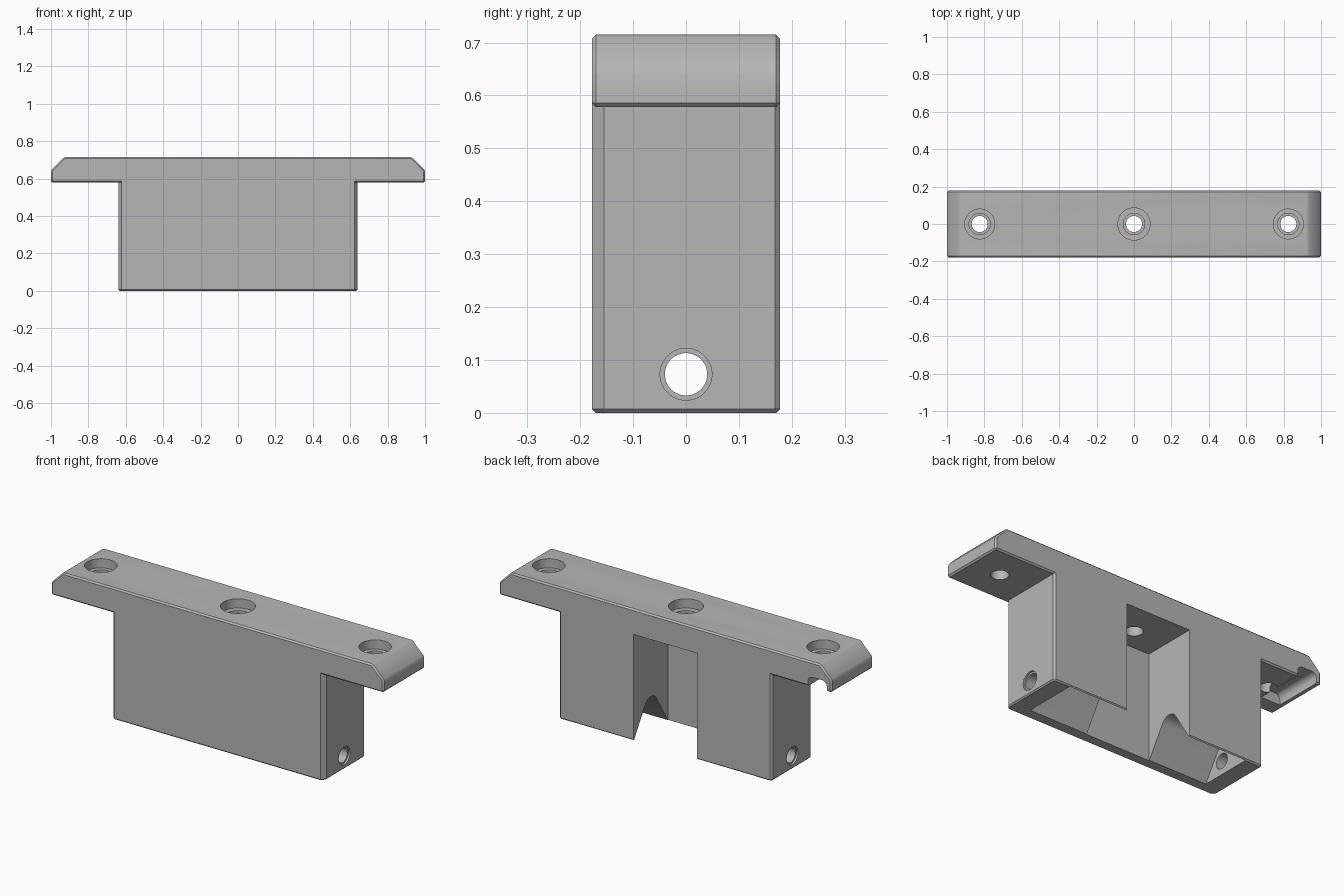
import bpy, bmesh, math
from mathutils import Vector

cube = bpy.data.objects.get("Cube")
if cube:
    bpy.data.objects.remove(cube, do_unlink=True)

grey = bpy.data.materials.new("plain_grey")
grey.use_nodes = True
grey.diffuse_color = (0.47, 0.47, 0.47, 1)
grey.node_tree.nodes["Principled BSDF"].inputs["Base Color"].default_value = (0.47, 0.47, 0.47, 1)


def prism(name, pts, axis, start, end, bevel=0.0, pick=None):
    """Extrude a 2D profile along an axis; bevel the edges whose vertices pass pick."""
    place = {"x": lambda a, b, t: (t, a, b),
             "y": lambda a, b, t: (a, t, b),
             "z": lambda a, b, t: (a, b, t)}[axis]
    bm = bmesh.new()
    face = bm.faces.new([bm.verts.new(place(a, b, start)) for a, b in pts])
    out = bmesh.ops.extrude_face_region(bm, geom=[face])
    moved = [v for v in out["geom"] if isinstance(v, bmesh.types.BMVert)]
    bmesh.ops.translate(bm, verts=moved, vec=Vector(place(0, 0, end - start)))
    if bevel:
        edges = [e for e in bm.edges if all(pick(v.co) for v in e.verts)]
        bmesh.ops.bevel(bm, geom=edges, offset=bevel, segments=1, affect="EDGES")
    bmesh.ops.recalc_face_normals(bm, faces=bm.faces)
    mesh = bpy.data.meshes.new(name)
    bm.to_mesh(mesh)
    bm.free()
    obj = bpy.data.objects.new(name, mesh)
    bpy.context.collection.objects.link(obj)
    mesh.materials.append(grey)
    return obj


def arc(cx, cy, r, a0, a1, n):
    return [(cx + r * math.cos(math.radians(a0 + (a1 - a0) * i / n)),
             cy + r * math.sin(math.radians(a0 + (a1 - a0) * i / n))) for i in range(n + 1)]


def circle(cx, cy, r, n=48):
    return arc(cx, cy, r, 0, 360, n)[:-1]


def rect(a0, b0, a1, b1):
    return [(a0, b0), (a1, b0), (a1, b1), (a0, b1)]


def combine(target, tool, operation="DIFFERENCE"):
    mod = target.modifiers.new("join", "BOOLEAN")
    mod.operation, mod.solver, mod.object = operation, "EXACT", tool
    bpy.context.view_layer.objects.active = target
    bpy.ops.object.modifier_apply(modifier=mod.name)
    bpy.data.objects.remove(tool, do_unlink=True)


W, D, H = 1.0, 0.178, 0.715      # half length, half depth, height
LEG, LEDGE = 0.64, 0.578         # block half width, underside of the plate

# Top plate with sloped ends and softened front and back rims
body = prism("mounting_bracket",
             [(-W, LEDGE), (W, LEDGE), (W, 0.645), (0.93, H), (-0.93, H), (-W, 0.645)],
             "y", -D, D, 0.008, lambda c: abs(c.y) > D - 0.001)
for v in body.data.vertices:
    v.co.z = max(v.co.z, LEDGE)

# Hanging block with chamfered upright corners and lower rim
block = prism("block",
              [(-LEG + 0.018, -D), (LEG - 0.018, -D), (LEG, -D + 0.023), (LEG, D - 0.01),
               (LEG - 0.01, D), (-LEG + 0.01, D), (-LEG, D - 0.01), (-LEG, -D + 0.023)],
              "z", 0, 0.62, 0.007, lambda c: c.z < 0.001)
combine(body, block, "UNION")

# Rear pocket, open at the back and bottom
combine(body, prism("pocket", rect(-0.192, -0.12, 0.192, 0.3), "z", -0.1, LEDGE))

# Tent-shaped channel along the underside with a rounded ridge
mid, half, slope, r = 0.028, 0.145, 58, 0.055
tall = half * math.tan(math.radians(slope))
ridge = arc(mid, tall - r / math.cos(math.radians(slope)), r, 90 - slope, 90 + slope, 10)
lower = 0.05 / math.tan(math.radians(slope))
roof = [(mid + half + lower, -0.05)] + ridge + [(mid - half - lower, -0.05)]
combine(body, prism("channel", roof, "x", -0.54, 0.54))

# Cross pin hole with flared mouths
combine(body, prism("pin_hole", circle(0, 0.073, 0.04), "x", -0.9, 0.9))
for side in (-1, 1):
    combine(body, prism("pin_mouth", circle(0, 0.073, 0.049), "x", side * 0.63, side * 0.8))

# Stepped screw holes through the plate
for x, wide in ((-0.825, 0.08), (0, 0.086), (0.825, 0.08)):
    for radius, floor in ((wide, 0.665), (0.057, 0.65), (0.043, 0.5)):
        combine(body, prism("screw_hole", circle(x, 0, radius), "z", floor, 0.9))

# Blind slot under one end of the plate, open at the back, with a rounded roof
slot = ([(-0.972, 0.5), (-0.858, 0.5)] + arc(-0.888, LEDGE + 0.025, 0.03, 0, 90, 6)
        + arc(-0.942, LEDGE + 0.025, 0.03, 90, 180, 6))
combine(body, prism("slot", slot, "y", -0.09, 0.3))

# Smooth the round walls, keep the edges crisp
bpy.ops.object.select_all(action="DESELECT")
body.select_set(True)
bpy.context.view_layer.objects.active = body
bpy.ops.object.shade_smooth_by_angle(angle=math.radians(25))
